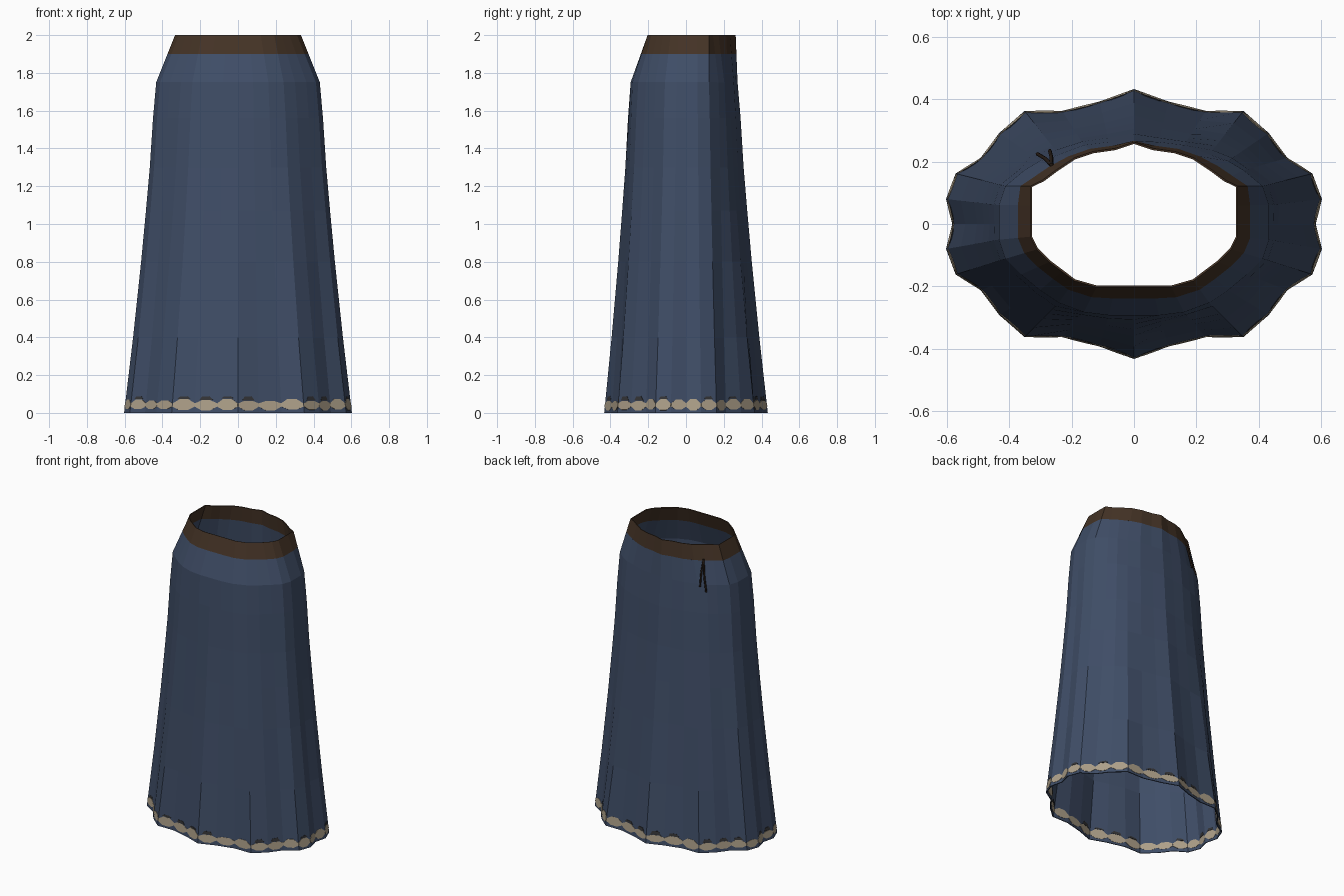
import bpy
import bmesh
import random
from mathutils import Vector

random.seed(4)
cube = bpy.data.objects.get("Cube")
if cube:
    bpy.data.objects.remove(cube, do_unlink=True)


def make_material(name, colour):
    mat = bpy.data.materials.new(name)
    mat.use_nodes = True
    rgba = (*colour, 1)
    mat.diffuse_color = rgba
    mat.node_tree.nodes["Principled BSDF"].inputs["Base Color"].default_value = rgba
    return mat


blue = make_material("blue cloth", (.05, .075, .135))
brown = make_material("brown waistband", (.058, .033, .019))
cream = make_material("cream trim", (.42, .35, .25))
charcoal = make_material("charcoal trim", (.035, .035, .038))
dark = make_material("dark cord", (.02, .012, .008))

# Half outlines in hundredths, running from centre front to centre back
WAIST = [(0, -20), (6, -20), (12, -20), (19, -18), (23, -15), (27, -12),
         (31, -8), (33, -4), (33, 0), (33, 6), (33, 12), (29, 14),
         (25, 17), (19, 21), (13, 23), (6, 24), (0, 26)]
HIP = [(0, -29), (8, -29), (16, -28), (24, -25), (30, -21), (36, -16),
       (41, -11), (43, -5), (43, 0), (43, 6), (41, 12), (35, 17),
       (30, 20), (24, 22), (16, 25), (8, 26), (0, 27)]
HEM = [(0, -43), (11, -39), (23, -36), (35, -36), (43, -29), (49, -21),
       (57, -16), (60, -8), (58, 0), (60, 8), (57, 16), (49, 21),
       (43, 29), (35, 36), (23, 36), (11, 39), (0, 43)]


def closed(half):
    pts = [Vector((x, y)) / 100 for x, y in half]
    return pts + [Vector((-p.x, p.y)) for p in pts[-2:0:-1]]


WAIST, HIP, HEM = closed(WAIST), closed(HIP), closed(HEM)
COUNT = len(HEM)

# Height, and flare from the hip (0) to the hem (1)
FLARE = [(0, 1), (.4, .72), (.8, .47), (1.07, .32), (1.3, .2), (1.56, .1), (1.75, 0)]
HIP_Z, TOP_Z, BAND_Z = 1.75, 2.0, 1.9


def flare_at(z):
    for (z0, f0), (z1, f1) in zip(FLARE, FLARE[1:]):
        if z <= z1:
            return f0 + (f1 - f0) * (z - z0) / (z1 - z0)
    return 0


def surface(i, z, u=0):
    """Point on the cloth at column i + u and height z."""
    def column(k):
        k %= COUNT
        if z > HIP_Z:
            return HIP[k].lerp(WAIST[k], (z - HIP_Z) / (TOP_Z - HIP_Z))
        return HIP[k].lerp(HEM[k], flare_at(z))
    p = column(i).lerp(column(i + 1), u)
    return Vector((p.x, p.y, z))


def add_shell(name, bm, mats, thickness):
    mesh = bpy.data.meshes.new(name)
    bm.to_mesh(mesh)
    bm.free()
    for mat in mats:
        mesh.materials.append(mat)
    obj = bpy.data.objects.new(name, mesh)
    bpy.context.collection.objects.link(obj)
    solid = obj.modifiers.new("thickness", 'SOLIDIFY')
    solid.thickness = thickness
    solid.offset = 0
    return obj


def loft(name, heights, mat):
    bm = bmesh.new()
    rings = [[bm.verts.new(surface(i, z)) for i in range(COUNT)] for z in heights]
    for low, high in zip(rings, rings[1:]):
        for i in range(COUNT):
            j = (i + 1) % COUNT
            bm.faces.new((low[i], low[j], high[j], high[i]))
    return add_shell(name, bm, [mat], .006)


# Pleated cloth and waistband
loft("skirt_body", [z for z, f in FLARE] + [BAND_Z], blue)
loft("waistband", [BAND_Z, TOP_Z], brown)

# Chain of pointed patches round the hem, with odd dark patches above
lace = bmesh.new()


def patch(i, outline, slot):
    face = lace.faces.new([lace.verts.new(surface(i, z, u)) for u, z in outline])
    face.material_index = slot


for i in range(COUNT):
    top = random.uniform(.06, .075)
    base = random.uniform(.012, .02)
    patch(i, [(0, .033), (.3, base), (.7, base), (1, .033),
              (1, .05), (.7, top), (.3, top), (0, .05)], 0)
    if random.random() < .4:
        patch(i, [(.2, top + .002), (.8, top + .002), (.65, .088), (.3, .085)], 1)
add_shell("hem_trim", lace, [cream, charcoal], .0095)


# Two loose cord ends below the waistband at the back
def cord(name, points):
    curve = bpy.data.curves.new(name, 'CURVE')
    curve.dimensions = '3D'
    curve.bevel_depth = .006
    curve.bevel_resolution = 1
    curve.use_fill_caps = True
    spline = curve.splines.new('POLY')
    spline.points.add(len(points) - 1)
    for point, co in zip(spline.points, points):
        point.co = (*co, 1)
    curve.materials.append(dark)
    obj = bpy.data.objects.new(name, curve)
    bpy.context.collection.objects.link(obj)


cord("long_cord", [(-.265, .19, 1.91), (-.285, .21, 1.8), (-.31, .225, 1.71)])
cord("short_cord", [(-.265, .19, 1.91), (-.265, .215, 1.83), (-.27, .235, 1.74)])
